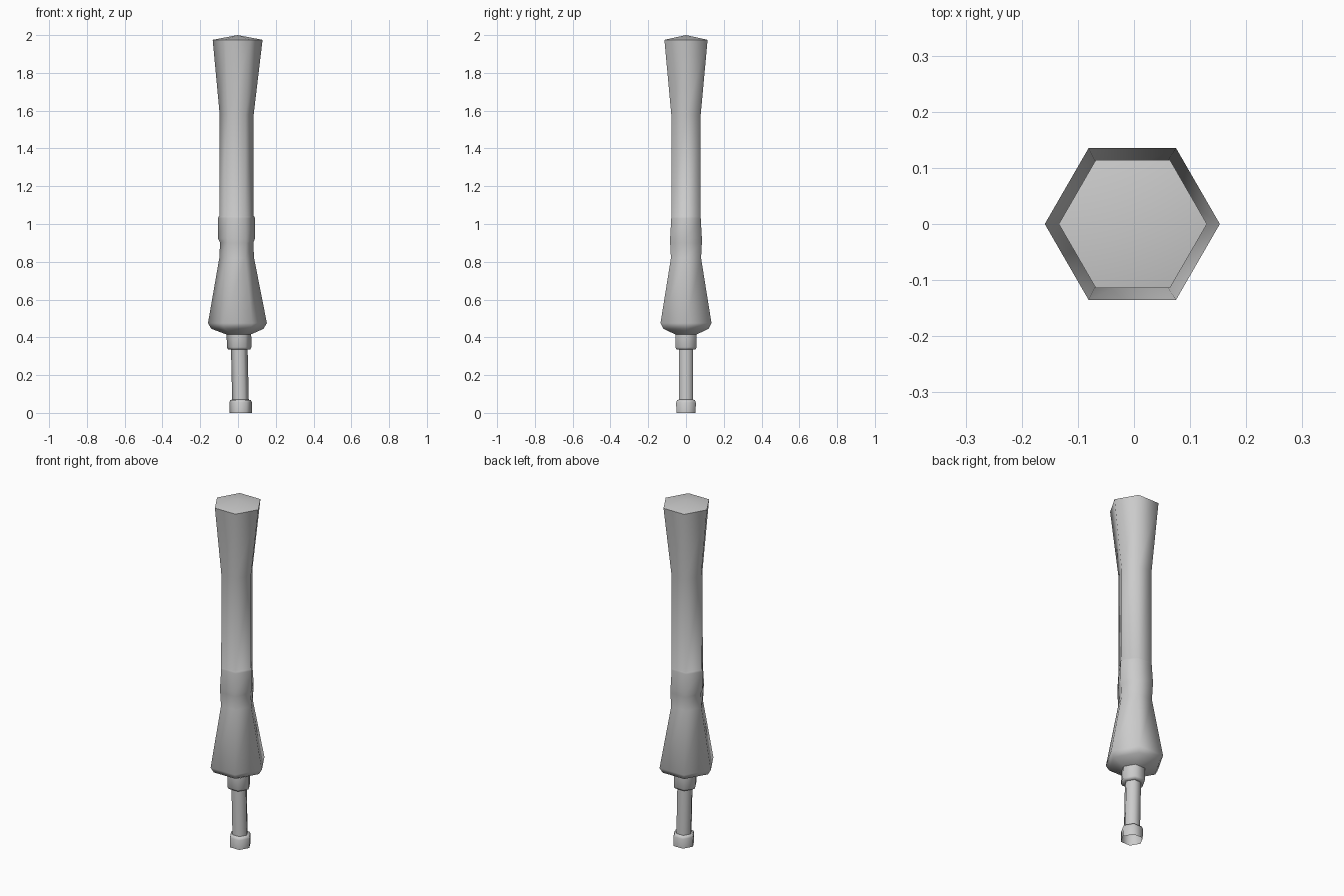
import bpy, bmesh, math

if "Cube" in bpy.data.objects:
    bpy.data.objects.remove(bpy.data.objects["Cube"])

S = math.sqrt(3) / 2


def hex_stack(name, rings, apex=None):
    """Skin six-sided rings given as (z, centre x, x radius, y half width)."""
    bm = bmesh.new()
    loops = []
    for z, cx, rx, ry in rings:
        loop = []
        for i in range(6):
            a = math.radians(60 * i)
            # side corners take rx, front/back flats sit at half the y radius
            x = rx * math.cos(a) if i % 3 == 0 else math.copysign(ry / S / 2, math.cos(a))
            loop.append(bm.verts.new((cx + x, ry / S * math.sin(a), z)))
        loops.append(loop)
    for lo, hi in zip(loops, loops[1:]):
        for i in range(6):
            j = (i + 1) % 6
            bm.faces.new((lo[i], lo[j], hi[j], hi[i]))
    # shallow pointed cap
    if apex is not None:
        tip = bm.verts.new((rings[-1][1], 0, apex))
        for i in range(6):
            bm.faces.new((loops[-1][i], loops[-1][(i + 1) % 6], tip))
    mesh = bpy.data.meshes.new(name)
    bm.to_mesh(mesh)
    bm.free()
    obj = bpy.data.objects.new(name, mesh)
    bpy.context.collection.objects.link(obj)
    bpy.ops.object.select_all(action='DESELECT')
    obj.select_set(True)
    bpy.context.view_layer.objects.active = obj
    bpy.ops.object.shade_smooth_by_angle(angle=math.radians(65))
    return obj


def ring(z, cx, r):
    return (z, cx, r, r * S)


# lower rod: open foot, thin stem and upper collar
hex_stack("stem", [
    ring(0.0, 0.014, 0.059), ring(0.055, 0.014, 0.060), ring(0.068, 0.013, 0.054),
    ring(0.070, 0.013, 0.044), ring(0.335, 0.007, 0.044),
    ring(0.337, 0.006, 0.060), ring(0.347, 0.006, 0.065), ring(0.415, 0.005, 0.065)])

# flared guard, side-lugged band, straight grip and flared pommel
hex_stack("handle", [
    ring(0.415, 0.003, 0.064), ring(0.445, -0.003, 0.138), ring(0.475, -0.003, 0.156),
    ring(0.82, -0.007, 0.092),
    (0.90, -0.007, 0.088, 0.084),
    (0.925, -0.008, 0.098, 0.084),
    (1.03, -0.008, 0.098, 0.078),
    (1.04, -0.008, 0.094, 0.078),
    (1.042, -0.008, 0.090, 0.078),
    ring(1.58, -0.007, 0.090),
    ring(1.975, -0.002, 0.132)], apex=2.0)
